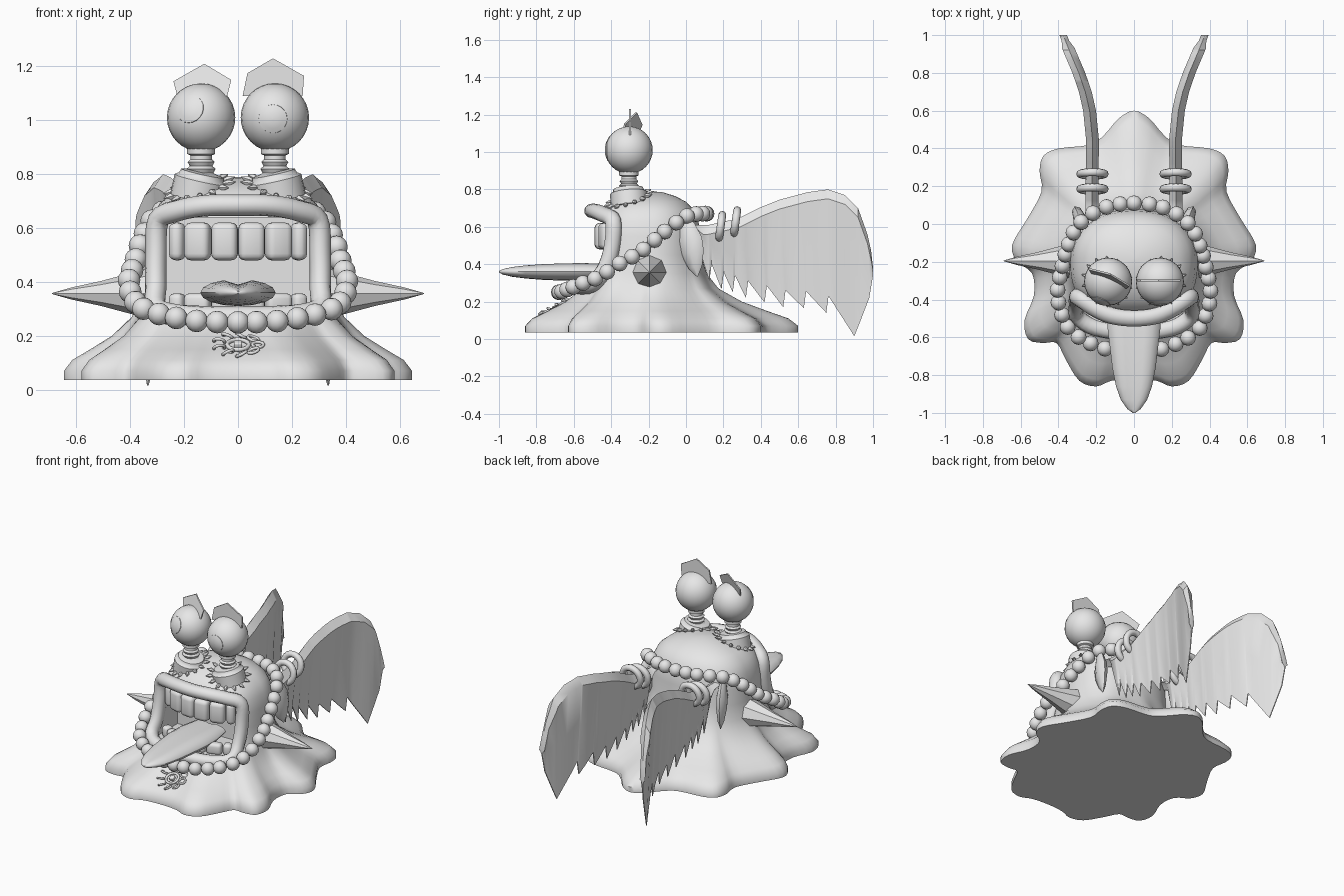
import bpy, math
from mathutils import Vector, Matrix

if "Cube" in bpy.data.objects:
    bpy.data.objects.remove(bpy.data.objects["Cube"])

mat = bpy.data.materials.new("plain_grey")
mat.diffuse_color = (0.8, 0.8, 0.8, 1)
mat.use_nodes = True
mat.node_tree.nodes["Principled BSDF"].inputs["Base Color"].default_value = mat.diffuse_color


def finish(ob, angle=40):
    ob.data.materials.clear()
    ob.data.materials.append(mat)
    bpy.ops.object.select_all(action='DESELECT')
    ob.select_set(True)
    bpy.context.view_layer.objects.active = ob
    bpy.ops.object.shade_smooth_by_angle(angle=math.radians(angle))
    return ob


def mesh(name, verts, faces, angle=40):
    me = bpy.data.meshes.new(name)
    me.from_pydata([tuple(v) for v in verts], [], faces)
    ob = bpy.data.objects.new(name, me)
    bpy.context.collection.objects.link(ob)
    # consistent outward normals
    bpy.context.view_layer.objects.active = ob
    ob.select_set(True)
    bpy.ops.object.mode_set(mode='EDIT')
    bpy.ops.mesh.select_all(action='SELECT')
    bpy.ops.mesh.normals_make_consistent(inside=False)
    bpy.ops.object.mode_set(mode='OBJECT')
    return finish(ob, angle)


def loft(name, rings, closed=False, angle=40):
    n, m = len(rings[0]), len(rings)
    verts = [v for r in rings for v in r]
    faces = []
    for i in range(m if closed else m - 1):
        a, b = i * n, (i + 1) % m * n
        faces += [(a + j, a + (j + 1) % n, b + (j + 1) % n, b + j) for j in range(n)]
    if not closed:
        faces += [tuple(range(n)), tuple(range((m - 1) * n, m * n))]
    return mesh(name, verts, faces, angle)


def lathe(name, profile, loc, axis, n=16, angle=40, squash=(1, 1)):
    q = Vector(axis).to_track_quat('Z', 'Y')
    rings = [[Vector(loc) + q @ Vector((r * squash[0] * math.cos(2 * math.pi * k / n),
              r * squash[1] * math.sin(2 * math.pi * k / n), h)) for k in range(n)]
             for r, h in profile]
    return loft(name, rings, angle=angle)


def smooth_path(pts, sub):
    # closed Catmull-Rom curve
    p = [Vector(v) for v in pts]
    out = []
    for i in range(len(p)):
        a, b, c, d = (p[(i + k) % len(p)] for k in (-1, 0, 1, 2))
        for s in range(sub):
            t = s / sub
            out.append(0.5 * (2 * b + (c - a) * t + (2 * a - 5 * b + 4 * c - d) * t * t
                              + (3 * b - a - 3 * c + d) * t ** 3))
    return out


def mirrored(half):
    # first and last points lie on the centre plane
    return half + [(-v[0],) + tuple(v[1:]) for v in half[-2:0:-1]]


def lin(x, pts):
    for (x0, y0), (x1, y1) in zip(pts, pts[1:]):
        if x <= x1:
            return y0 + (y1 - y0) * max(0, (x - x0) / (x1 - x0))
    return pts[-1][1]


def ball(name, loc, r, seg=12, rings=8):
    bpy.ops.mesh.primitive_uv_sphere_add(segments=seg, ring_count=rings, radius=r, location=loc)
    bpy.context.object.name = name
    return finish(bpy.context.object)


def torus(name, loc, rot, R, r, seg=20, scale=(1, 1, 1)):
    bpy.ops.mesh.primitive_torus_add(major_segments=seg, minor_segments=8, major_radius=R,
                                     minor_radius=r, location=loc, rotation=rot)
    ob = bpy.context.object
    ob.name, ob.scale = name, scale
    return finish(ob, 60)


def box(name, loc, size, rot=(0, 0, 0), bevel=0):
    bpy.ops.mesh.primitive_cube_add(size=1, location=loc, rotation=rot)
    ob = bpy.context.object
    ob.name, ob.scale = name, size
    bpy.ops.object.transform_apply(location=False, rotation=False, scale=True)
    if bevel:
        m = ob.modifiers.new("round", 'BEVEL')
        m.width, m.segments = bevel, 3
        bpy.ops.object.modifier_apply(modifier="round")
    return finish(ob)


# body: domed trunk flowing into a lobed skirt
skirt = mirrored([(0, .6), (.08, .56), (.15, .48), (.23, .42), (.4, .4), (.48, .36), (.5, .28), (.49, .17),
                  (.57, .02), (.645, -.11), (.62, -.2), (.54, -.26), (.53, -.38), (.58, -.51), (.56, -.61),
                  (.48, -.63), (.41, -.63), (.36, -.72), (.29, -.83), (.2, -.86), (.12, -.83), (0, -.82)])
outer = smooth_path([v + (0,) for v in skirt], 3)
CY = -.19
levels = [(.035, 1, 1), (.07, 1, 1), (.11, .9, 1), (.15, .68, 1), (.2, .42, 1), (.27, .18, 1), (.35, .06, 1),
          (.45, 0, 1), (.55, 0, .99), (.63, 0, .95), (.69, 0, .86), (.735, 0, .7), (.765, 0, .48),
          (.785, 0, .24), (.79, 0, .02)]
rings = []
for z, t, s in levels:
    ring = []
    for o in outer:
        a = math.atan2(o.y - CY, o.x)
        e = 2.7 if a < 0 else 2.2
        b = .30 if a < 0 else .27
        r = ((abs(math.cos(a)) / .34) ** e + (abs(math.sin(a)) / b) ** e) ** (-1 / e) * s
        inner = Vector((r * math.cos(a), CY + r * math.sin(a), 0))
        p = inner.lerp(o, t)
        ring.append((p.x, p.y, z))
    rings.append(ring)
body = loft("body", rings, angle=50)

# mouth cavity
cutter = box("mouth_cutter", (0, -.6, .465), (.55, .7, .35))
cut = body.modifiers.new("mouth", 'BOOLEAN')
cut.operation, cut.object, cut.solver = 'DIFFERENCE', cutter, 'EXACT'
bpy.context.view_layer.objects.active = body
bpy.ops.object.modifier_apply(modifier="mouth")
bpy.data.objects.remove(cutter)
finish(body, 50)

# lips: closed tube around the mouth
path = smooth_path(mirrored([(0, -.5, .685), (.12, -.485, .683), (.22, -.44, .665), (.295, -.39, .63),
                             (.305, -.395, .5), (.305, -.43, .38), (.3, -.49, .3), (.2, -.55, .275),
                             (0, -.575, .27)]), 4)
rings = []
for i, p in enumerate(path):
    tan = (path[(i + 1) % len(path)] - path[i - 1]).normalized()
    out = Vector((p.x, 0, p.z - .47)).normalized()
    u = (out - tan * out.dot(tan)).normalized()
    w = tan.cross(u)
    rings.append([p + (u * math.cos(k * math.pi / 5) * .04 + w * math.sin(k * math.pi / 5) * .045)
                  for k in range(10)])
loft("lips", rings, closed=True, angle=60)

# teeth
for x, w in ((.05, .098), (.15, .098), (.225, .055)):
    for s in (-1, 1):
        yy = 1.2 * x * x
        box("upper_tooth", (s * x, -.455 + yy, .55), (w, .07, .14), (0, 0, s * 2 * x), .025)
        box("lower_tooth", (s * x, -.49 + yy, .32), (w, .06, .075), (0, 0, s * 2 * x), .02)

# tongue with a groove along its top
rings = []
for y, w, h in ((-.3, .12, .035), (-.42, .14, .045), (-.55, .14, .05), (-.65, .128, .048), (-.76, .115, .044),
                (-.86, .095, .036), (-.93, .07, .027), (-.98, .035, .015), (-1, .006, .004)):
    rings.append([(w * math.cos(a), y, .36 + h * math.sin(a) - (.4 * h if k == 4 else 0))
                  for k in range(16) for a in (k * math.pi / 8,)])
loft("tongue", rings, angle=50)

# bead necklace, evenly spaced
loop = smooth_path(mirrored([(0, .11, .67), (.16, .085, .67), (.29, 0, .655), (.35, -.12, .57), (.383, -.24, .47),
                             (.405, -.36, .4), (.385, -.47, .33), (.325, -.575, .29), (.17, -.655, .257),
                             (0, -.68, .25)]), 20)
step = [(loop[(i + 1) % len(loop)] - p).length for i, p in enumerate(loop)]
COUNT, run, k = 36, 0, 0
for p, d in zip(loop, step):
    if k < COUNT and run >= k * sum(step) / COUNT - 1e-6:
        ball("bead", p, .042)
        k += 1
    run += d

# wing section data: top edge, sideways bend, feather tips
top_edge = [(0, .61), (.12, .61), (.28, .645), (.4, .705), (.5, .745), (.65, .785), (.76, .8), (.85, .77),
            (.92, .7), (.97, .56), (.99, .47), (1, .38)]
bend = [(0, .223), (.45, .22), (.6, .235), (.7, .258), (.8, .292), (.9, .335), (1, .375)]
tips = [(.125, .31), (.19, .265), (.25, .25), (.32, .22), (.42, .195), (.52, .17), (.63, .165), (.75, .14), (.9, .015)]
low_edge = [(0, .57), (.06, .54), (.09, .42)]
for y, z in tips:
    low_edge += [(y, z), (y + .012, z + .09)]
low_edge[-1] = (.93, .09)
low_edge += [(.98, .22), (1, .34)]
stations = sorted({y for y, z in low_edge} | {y for y, z in top_edge} | {y for y, z in bend})

for s in (-1, 1):
    # wings
    rings = []
    for y in stations:
        t, b, c = lin(y, top_edge), lin(y, low_edge), lin(y, bend)
        h, th = t - b, .034 if y < .95 else .02
        sec = [(0, t), (th, t - min(.05, .3 * h)), (th * .55, t - .5 * h), (.003, b),
               (-.003, b), (-th * .55, t - .5 * h), (-th, t - min(.05, .3 * h))]
        rings.append([(s * (c + dx), y, z) for dx, z in sec])
    loft("wing", rings, angle=35)

    # rings around the wing root
    for y, z in ((.185, .6), (.265, .625)):
        torus("wing_ring", (s * .22, y, z), (math.radians(82), 0, 0), .065, .021)

    # side leaf
    lathe("leaf", [(.004, 0), (.04, .05), (.066, .13), (.07, .2), (.045, .28), (.01, .33)],
          (s * .3, .06, .335), (-s * .08, -.2, 1), 8, squash=(.5, 1))

    # side horn
    lathe("horn", [(.1, 0), (.086, .06), (.07, .12), (.046, .21), (.022, .32), (.002, .39)],
          (s * .3, -.195, .357), (s, 0, 0), 8)

    # eye, stalk and collar
    ball("eyeball", (s * .137, -.305, 1.01), .127, 24, 16)
    lathe("eye_stalk", [(.06, 0), (.058, .09), (.05, .1), (.058, .115), (.046, .125), (.054, .14), (.042, .15),
                        (.05, .165), (.04, .175), (.04, .19), (.052, .195), (.052, .23)],
          (s * .137, -.305, .68), (0, 0, 1), 16)
    tilt = Vector((s * -.22, -.08, 1)).normalized()
    lathe("stalk_collar", [(.1, -.05), (.1, .025), (.085, .035), (.08, .05), (.05, .055)],
          (s * .143, -.305, .755), tilt, 20)
    # lashes around the collar
    q = Vector((s * .25, -.3, 1)).to_track_quat('Z', 'Y')
    for k in range(14):
        a = k * math.pi / 7
        d = q @ Vector((math.cos(a), math.sin(a), 0))
        lathe("collar_lash", [(.008, 0), (.013, .02), (.002, .045)],
              Vector((s * .143, -.305, .75)) + d * .095, d, 6)

# irises: thin caps on the eyeballs
for name, x, dx, dz in (("left_iris", -.137, -.045, .035), ("right_iris", .137, -.008, -.005)):
    d = (dx, -math.sqrt(.127 ** 2 - dx * dx - dz * dz), dz)
    lathe(name, [(.054, .11), (.053, .117), (.036, .124), (.018, .128), (.001, .129)], (x, -.305, 1.01), d, 20)


# brows: five-sided plates on top of the eyes
def brow(name, pts, place):
    loft(name, [[(x, place(x, z) + o, z) for x, z in pts] for o in (-.005, .005)], angle=20)


brow("right_brow", [(.017, 1.09), (.035, 1.175), (.13, 1.23), (.245, 1.165), (.24, 1.09)], lambda x, z: -.3)
brow("left_brow", [(-.225, 1.09), (-.24, 1.145), (-.125, 1.21), (-.025, 1.15), (-.04, 1.09)],
     lambda x, z: -.28 - .42 * (x + .135) + .3 * (z - 1.15))

# flower medallion on the front of the skirt
c, tiltx = Vector((0, -.7, .167)), math.radians(28)
M = Matrix.Rotation(tiltx, 3, 'X')
for k in range(9):
    a = k * 2 * math.pi / 9
    d = M @ Vector((math.cos(a) * .074, math.sin(a) * .074, 0))
    torus("medallion_petal", c + d, (tiltx, 0, a), .021, .006, 10)
torus("medallion_rim", c, (tiltx, 0, 0), .04, .008)
box("medallion_stone", c, (.03, .03, .025), (tiltx, 0, 0), .005)
